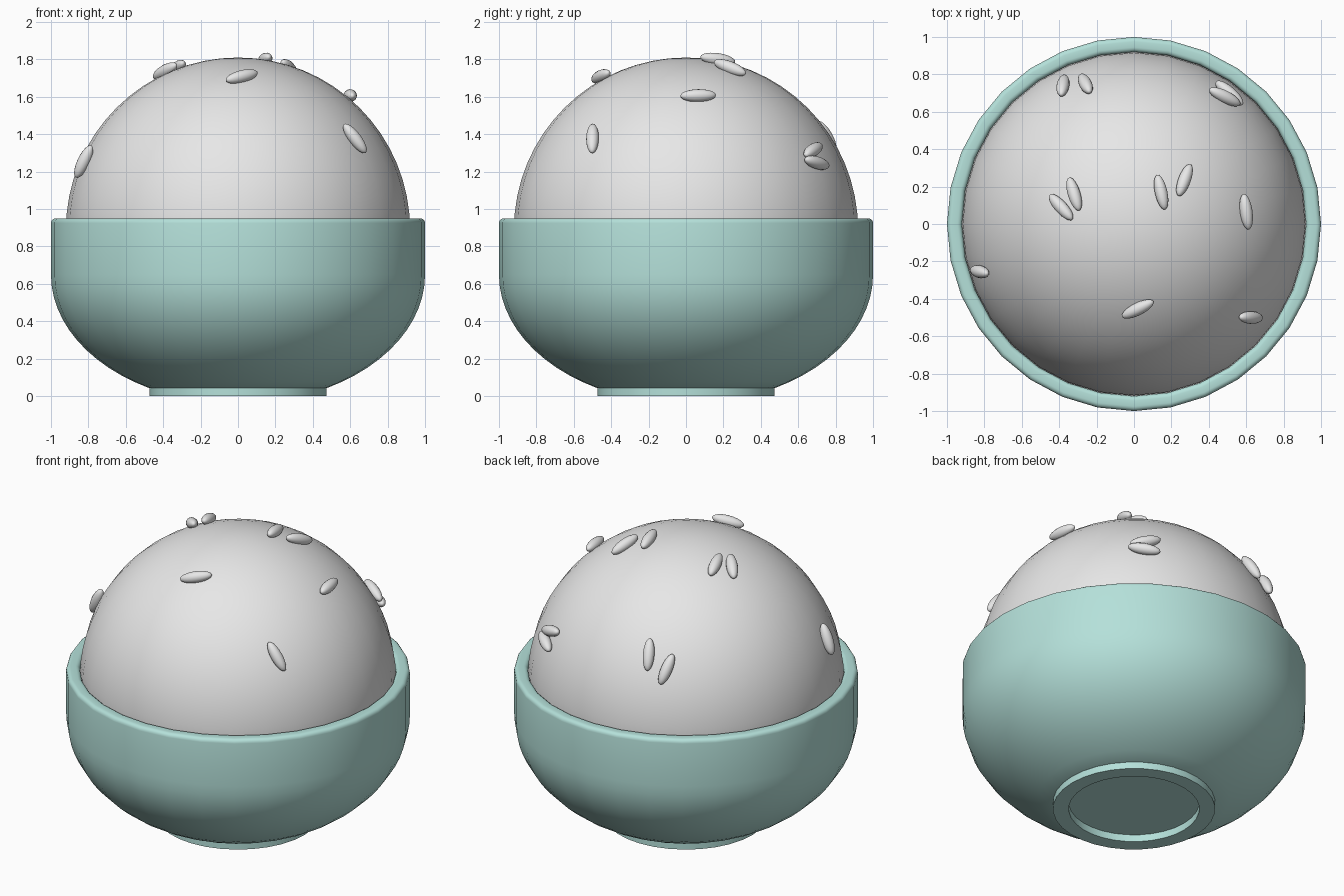
import bpy, bmesh
from math import sin, cos, pi, radians, sqrt
from mathutils import Vector, Matrix

cube = bpy.data.objects.get("Cube")
if cube:
    bpy.data.objects.remove(cube, do_unlink=True)


def make_material(name, color):
    mat = bpy.data.materials.new(name)
    mat.use_nodes = True
    mat.diffuse_color = color
    bsdf = mat.node_tree.nodes["Principled BSDF"]
    bsdf.inputs["Base Color"].default_value = color
    return mat


TURQUOISE = make_material("turquoise_ceramic", (0.46, 0.75, 0.70, 1))
WHITE = make_material("rice_white", (0.8, 0.8, 0.8, 1))


def finish(name, bm, mat):
    """Turn a bmesh into a smooth object with one material."""
    bmesh.ops.recalc_face_normals(bm, faces=bm.faces)
    mesh = bpy.data.meshes.new(name)
    bm.to_mesh(mesh)
    bm.free()
    mesh.materials.append(mat)
    obj = bpy.data.objects.new(name, mesh)
    bpy.context.collection.objects.link(obj)
    bpy.ops.object.select_all(action="DESELECT")
    obj.select_set(True)
    bpy.context.view_layer.objects.active = obj
    bpy.ops.object.shade_smooth_by_angle(angle=radians(35))
    return obj


def lathe(name, profile, mat, steps=32):
    """Spin a (radius, height) profile round the z axis."""
    bm = bmesh.new()
    verts = [bm.verts.new((r, 0, z)) for r, z in profile]
    edges = [bm.edges.new(pair) for pair in zip(verts, verts[1:])]
    bmesh.ops.spin(bm, geom=verts + edges, axis=(0, 0, 1), cent=(0, 0, 0),
                   angle=2 * pi, steps=steps)
    bmesh.ops.remove_doubles(bm, verts=bm.verts, dist=0.0005)
    return finish(name, bm, mat)


def arc(cx, cz, rx, rz, start, end, count):
    """Points on an ellipse between two angles in degrees."""
    angles = [radians(start + (end - start) * i / count) for i in range(count + 1)]
    return [(cx + rx * cos(a), cz + rz * sin(a)) for a in angles]


# Bowl: recessed base, foot ring, round belly, rolled rim, hollow inside
foot = [(0, 0.045), (0.38, 0.045), (0.38, 0), (0.472, 0), (0.472, 0.043)]
belly = arc(0, 0.65, 1, 0.69, -61.5, 0, 12)
rim = arc(0.975, 0.925, 0.025, 0.025, 0, 90, 4) + arc(0.945, 0.925, 0.025, 0.025, 90, 180, 4)
inside = arc(0, 0.65, 0.92, 0.56, 0, -90, 10)
inside[-1] = (0, inside[-1][1])
lathe("bowl", foot + belly + rim + inside, TURQUOISE)

# Rice dome
CENTER, RADIUS = Vector((0, 0, 0.89)), 0.92
dome = [(0.915, 0.85)] + arc(0, CENTER.z, RADIUS, RADIUS, 0, 90, 16)
dome[-1] = (0, dome[-1][1])
lathe("rice_dome", dome, WHITE)

# Loose grains: centre x, y and the grain's direction
grains = [
    ((-0.38, 0.74), (-0.02, -0.09, 0.15)),
    ((-0.26, 0.75), (0.05, -0.10, 0.18)),
    ((-0.39, 0.09), (-0.11, 0.12, -0.06)),
    ((-0.32, 0.16), (-0.05, 0.16, -0.04)),
    ((0.145, 0.17), (-0.04, 0.18, -0.03)),
    ((0.27, 0.235), (0.06, 0.16, -0.06)),
    ((0.60, 0.065), (-0.03, 0.19, 0)),
    ((-0.825, -0.255), (0.09, -0.02, 0.17)),
    ((0.02, -0.455), (0.17, 0.08, 0.05)),
    ((0.625, -0.50), (-0.115, 0, 0.16)),
    ((0.485, 0.68), (-0.14, 0.09, 0.06)),
    ((0.51, 0.70), (-0.13, 0.11, -0.035)),
]
for i, ((x, y), direction) in enumerate(grains):
    height = sqrt(max(0.937 ** 2 - x * x - y * y, 0))
    normal = Vector((x, y, height)).normalized()
    along = Vector(direction)
    along = (along - normal * along.dot(normal)).normalized()
    side = normal.cross(along)
    turn = Matrix((along, side, normal)).transposed().to_4x4()
    place = Matrix.Translation(CENTER + Vector((x, y, height)))
    shape = Matrix.Diagonal((0.096, 0.034, 0.034, 1))
    # Sphere poles lie along the grain
    pole = Matrix.Rotation(pi / 2, 4, "Y")
    bm = bmesh.new()
    bmesh.ops.create_uvsphere(bm, u_segments=16, v_segments=12, radius=1,
                              matrix=place @ turn @ shape @ pole)
    finish(f"rice_grain_{i + 1}", bm, WHITE)
